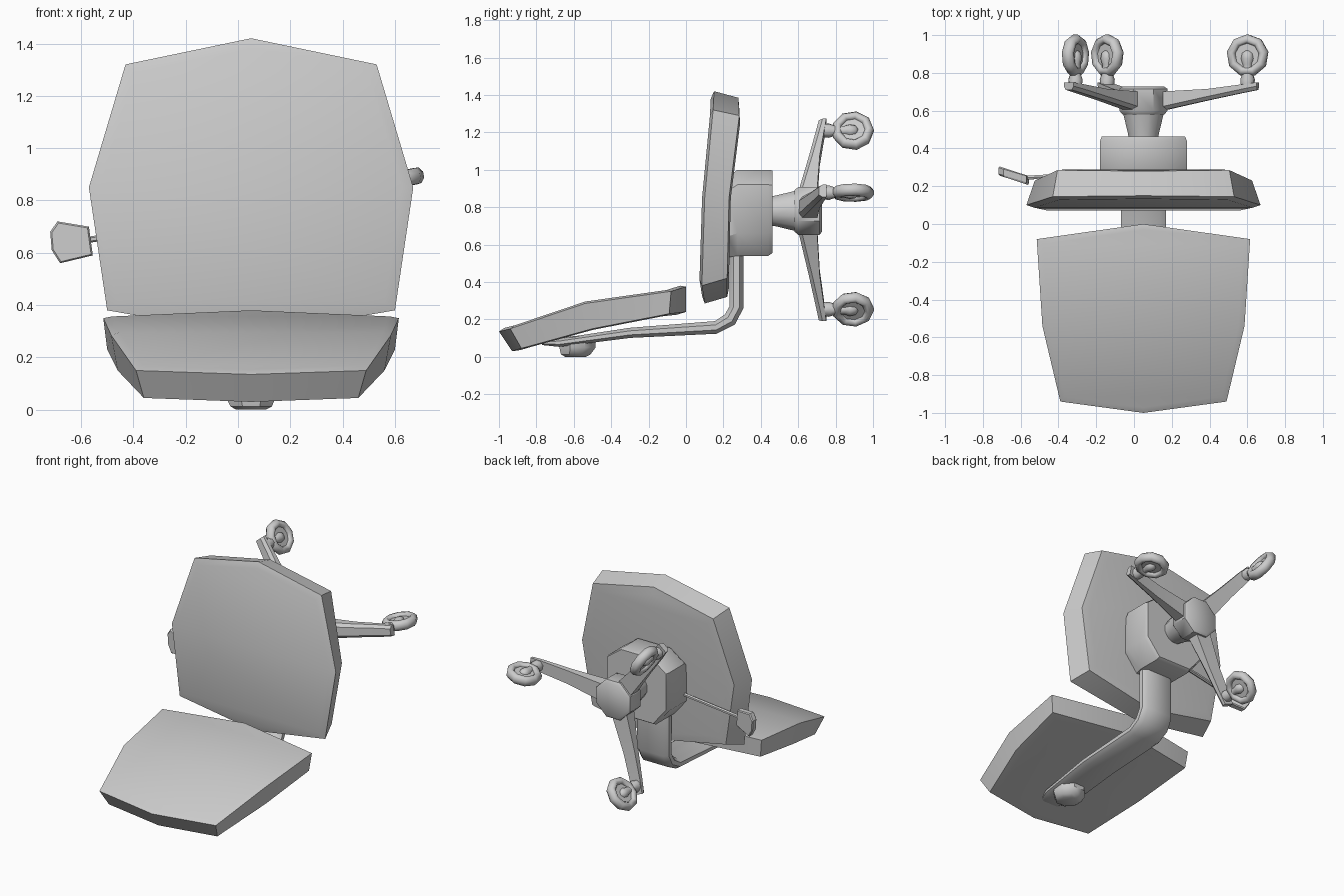
import bpy, bmesh, math
from mathutils import Vector as V

if "Cube" in bpy.data.objects:
    bpy.data.objects.remove(bpy.data.objects["Cube"])

CX = 0.05                      # symmetry plane of the chair
HUB = V((0.05, 0, 0.78))       # centre of the wheeled base


def make(name, verts, faces, angle=40):
    me = bpy.data.meshes.new(name)
    me.from_pydata([tuple(v) for v in verts], [], faces)
    bm = bmesh.new()
    bm.from_mesh(me)
    bmesh.ops.recalc_face_normals(bm, faces=bm.faces)
    bm.to_mesh(me)
    bm.free()
    ob = bpy.data.objects.new(name, me)
    bpy.context.collection.objects.link(ob)
    bpy.ops.object.select_all(action='DESELECT')
    ob.select_set(True)
    bpy.context.view_layer.objects.active = ob
    bpy.ops.object.shade_smooth_by_angle(angle=math.radians(angle))
    return ob


def loft(name, rings, angle=40, cap=None, closed=False):
    """Skin equal-length rings; caps are n-gons or the given face pattern."""
    n, m = len(rings[0]), len(rings)
    faces = []
    for k in range(m if closed else m - 1):
        a, b = k * n, (k + 1) % m * n
        faces += [(a + i, a + (i + 1) % n, b + (i + 1) % n, b + i) for i in range(n)]
    if not closed:
        for base in (0, (m - 1) * n):
            faces += [tuple(base + i for i in f) for f in (cap or [range(n)])]
    return make(name, [p for r in rings for p in r], faces, angle)


def pad_ring(half):
    """Mirror five (half width, y, z) points into an eight-point outline."""
    right = [V((CX + w, y, z)) for w, y, z in half]
    left = [V((CX - w, y, z)) for w, y, z in half[3:0:-1]]
    return right + left


def inset(ring, s, shift):
    c = sum(ring, V()) / len(ring)
    return [c + (p - c) * s + V(shift) for p in ring]


def disc(center, axis_u, axis_v, r, n=8, turn=0.5):
    return [center + axis_u * r * math.cos((i + turn) * math.tau / n)
            + axis_v * r * math.sin((i + turn) * math.tau / n) for i in range(n)]


PAD_CAP = [(7, 0, 1), (7, 1, 2, 6), (6, 2, 3, 5), (5, 3, 4)]
X, Y, Z = V((1, 0, 0)), V((0, 1, 0)), V((0, 0, 1))

# Seat cushion, standing upright because the chair lies on its back
front = pad_ring([(0, .15, 1.42), (.48, .145, 1.32), (.62, .10, .85), (.55, .085, .38), (0, .10, .285)])
back = pad_ring([(0, .28, 1.385), (.455, .285, 1.29), (.575, .23, .85), (.505, .22, .42), (0, .22, .32)])
loft("seat", [inset(front, .93, (0, -.015, 0)), front, back, inset(back, .9, (0, .008, 0))], 60, PAD_CAP)

# Backrest cushion
front = pad_ring([(0, .0, .375), (.565, -.08, .35), (.535, -.54, .285), (.44, -.94, .15), (0, -1.0, .135)])
back = pad_ring([(0, .0, .24), (.55, -.09, .23), (.51, -.50, .15), (.41, -.88, .045), (0, -.93, .03)])
loft("backrest", [inset(front, .94, (0, 0, .012)), front, back, inset(back, .9, (0, 0, -.005))], 60, PAD_CAP)

# Bent support bar between backrest and mechanism
path = [(-.77, .075, .07, .012), (-.68, .075, .11, .022), (-.30, .128, .12, .027), (.16, .157, .12, .034),
        (.235, .20, .12, .038), (.27, .265, .12, .038), (.27, .58, .12, .038)]
rings = []
for i, (y, z, w, t) in enumerate(path):
    p, q = path[max(i - 1, 0)], path[min(i + 1, len(path) - 1)]
    d = V((0, q[0] - p[0], q[1] - p[1])).normalized()
    nrm = V((0, -d.z, d.y))
    section = [(1, .4), (.75, 1), (-.75, 1), (-1, .4), (-1, -.4), (-.75, -1), (.75, -1), (1, -.4)]
    rings.append([V((CX, y, z)) + X * a * w + nrm * b * t for a, b in section])
loft("support_bar", rings, 50)

# Adjusting knob under the backrest
c = V((CX, -.58, 0))
loft("adjust_knob", [disc(c + Z * .11, X, Y, .10), disc(c + Z * .05, X, Y, .105),
                     disc(c + V((0, -.01, .012)), X, Y, .085), disc(c + V((0, -.01, 0)), X, Y, .06)], 40)

# Tilt mechanism housing
outline = [(.12, 1.0), (.23, .92), (.23, .66), (.13, .54), (-.13, .54), (-.23, .66), (-.23, .92), (-.12, 1.0)]
def housing(y, s, dz):
    return [V((CX + x * s, y, .77 + (z - .77) * s + dz)) for x, z in outline]
loft("tilt_housing", [housing(.22, .93, -.025), housing(.275, 1, 0), housing(.44, 1, 0), housing(.462, .96, .005)], 40)

# Gas column and base hub
def axial(y, r, n=8):
    return disc(HUB + Y * y, X, Z, r, n)
loft("gas_column", [axial(.45, .08, 12), axial(.48, .085, 12), axial(.60, .115, 12)], 40)
loft("base_hub", [axial(.58, .12), axial(.60, .138), axial(.715, .138), axial(.727, .12)], 40)

# Star base: three legs with casters
wheel_axes = [V((-.2, 0, .98)), V((.88, 0, .47)), V((.75, 0, -.66))]
for i, ax in enumerate(wheel_axes):
    a = math.radians(10 + 120 * i)
    d = V((math.cos(a), 0, math.sin(a)))
    t = V((-math.sin(a), 0, math.cos(a)))
    rings = []
    for r, y0, y1, w in [(.08, .595, .70, .06), (.35, .655, .715, .045), (.54, .695, .74, .04), (.615, .71, .75, .034)]:
        sec = [(-1, y0 + .02), (-.6, y0), (.6, y0), (1, y0 + .02), (1, y1), (-1, y1)]
        rings.append([HUB + d * r + t * w * s + Y * y for s, y in sec])
    loft(f"base_leg_{i + 1}", rings, 30)

    # Caster stem, tapering to a rounded hub inside the wheel
    c = HUB + d * .56
    loft(f"caster_stem_{i + 1}", [disc(c + Y * y, d, t, r) for y, r in
         [(.73, .036), (.765, .04), (.80, .027), (.845, .027), (.875, .036), (.905, .03), (.92, .012)]], 50)

    # Caster wheel: nine-sided ring with a thin web
    ax = ax.normalized()
    u = ax.cross(Y)
    c = c + Y * .892
    prof = [(.065, .018), (.078, .032), (.098, .03), (.112, .012), (.112, -.012), (.098, -.03), (.078, -.032), (.065, -.018)]
    rings = []
    for k in range(9):
        b = k * math.tau / 9
        rad = Y * math.cos(b) + u * math.sin(b)
        rings.append([c + rad * r + ax * h for r, h in prof])
    loft(f"caster_wheel_{i + 1}", rings, 55, closed=True)
    loft(f"caster_web_{i + 1}", [disc(c + ax * h, Y, u, .068, 9, 0) for h in (-.012, .012)], 30)

# Height lever: thin rod and paddle
p, q = V((-.15, .27, .71)), V((-.57, .245, .65))
d = (q - p).normalized()
v = d.cross(Y).normalized()
loft("lever_rod", [disc(p, Y, v, .012, 6), disc(q, Y, v, .012, 6)], 30)
paddle = [(-.69, .72), (-.57, .70), (-.555, .59), (-.68, .56), (-.712, .61), (-.718, .68)]
rings = []
for off, s in [(-.024, .92), (-.015, 1), (.018, 1), (.024, .92)]:
    rings.append([V((-.64 + (x + .64) * s, .257 - (x + .64) * .3 + off, .64 + (z - .64) * s)) for x, z in paddle])
loft("lever_paddle", rings, 30)
